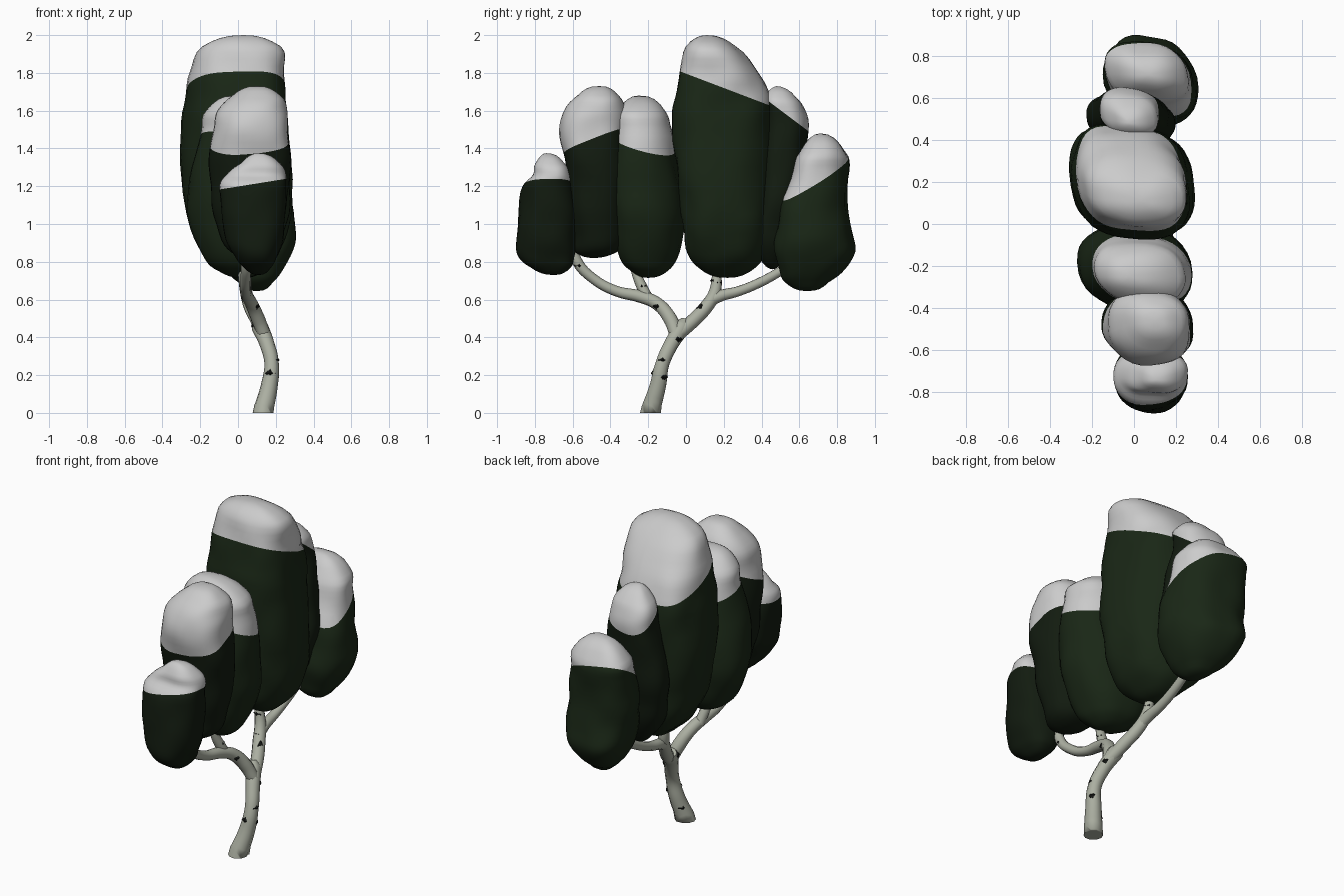
import bpy, bmesh, math
from mathutils import Vector, noise

if "Cube" in bpy.data.objects:
    bpy.data.objects.remove(bpy.data.objects["Cube"])


def material(name, rgb):
    m = bpy.data.materials.new(name)
    m.diffuse_color = (*rgb, 1)
    m.use_nodes = True
    m.node_tree.nodes["Principled BSDF"].inputs["Base Color"].default_value = m.diffuse_color
    return m


GREEN = material("leaf_green", (0.010, 0.020, 0.008))
DARK = material("leaf_dark", (0.006, 0.011, 0.005))
SNOW = material("snow_grey", (0.8, 0.8, 0.8))
BARK = material("bark_pale", (0.41, 0.43, 0.36))
SPOT = material("bark_dark", (0.008, 0.009, 0.008))


def catmull(a, b, c, d, t):
    return [0.5 * (2 * q + (r - p) * t + (2 * p - 5 * q + 4 * r - s) * t * t
                   + (3 * q - p - 3 * r + s) * t ** 3) for p, q, r, s in zip(a, b, c, d)]


def leaf_clump(name, leaf, bottom, rows, top, snow, skew=0.0, sides=36, steps=4, power=2.4):
    """Loft rows (z, y min, y max, x min, x max) between two pole points;
    snow = (point on snow line, slope along x, slope along y);
    skew stretches the section along the -x +y diagonal."""
    pole = lambda p: (p[2], p[1], p[1], p[0], p[0])
    keys = [pole(bottom)] + rows + [pole(top)]
    rings = []
    for i in range(len(keys) - 1):
        for s in range(steps):
            t = s / steps
            if i == 0 or i == len(keys) - 2:
                # the end spans close as rounded domes
                v = t * t if i == 0 else t * (2 - t)
                u = t ** 0.85 if i == 0 else 1 - (1 - t) ** 0.85
                a, b = keys[i], keys[i + 1]
                rings.append([a[0] + (b[0] - a[0]) * v]
                             + [a[k] + (b[k] - a[k]) * u for k in range(1, 5)])
            else:
                rings.append(catmull(keys[i - 1], keys[i], keys[i + 1], keys[i + 2], t))
    bm = bmesh.new()
    loops = []
    for z, y0, y1, x0, x1 in rings[1:]:
        loop = []
        for j in range(sides):
            a = 2 * math.pi * j / sides
            c, s = math.cos(a + skew / 2), math.sin(a - skew / 2)
            x = (x0 + x1) / 2 + (x1 - x0) / 2 * math.copysign(abs(c) ** (2 / power), c)
            y = (y0 + y1) / 2 + (y1 - y0) / 2 * math.copysign(abs(s) ** (2 / power), s)
            lump = 0.014 * noise.noise(Vector((x, y, z)) * 7)
            loop.append(bm.verts.new((x + lump * c, y + lump * s, z)))
        loops.append(loop)
    low, high = bm.verts.new(bottom), bm.verts.new(top)
    for j in range(sides):
        k = (j + 1) % sides
        bm.faces.new((low, loops[0][k], loops[0][j]))
        bm.faces.new((high, loops[-1][j], loops[-1][k]))
        for a, b in zip(loops, loops[1:]):
            bm.faces.new((a[j], a[k], b[k], b[j]))
    # crisp snow line
    co, normal = Vector(snow[0]), Vector((-snow[1], -snow[2], 1)).normalized()
    bmesh.ops.bisect_plane(bm, geom=bm.verts[:] + bm.edges[:] + bm.faces[:],
                           plane_co=co, plane_no=normal)
    for f in bm.faces:
        f.smooth = True
        f.material_index = int((f.calc_center_median() - co).dot(normal) > 0)
    bmesh.ops.recalc_face_normals(bm, faces=bm.faces)
    me = bpy.data.meshes.new(name)
    bm.to_mesh(me)
    bm.free()
    me.materials.append(leaf)
    me.materials.append(SNOW)
    bpy.context.collection.objects.link(bpy.data.objects.new(name, me))


def limb(name, points):
    """Tapered tube through (x, y, z, radius) points."""
    cu = bpy.data.curves.new(name, 'CURVE')
    cu.dimensions = '3D'
    cu.bevel_depth, cu.bevel_resolution, cu.resolution_u = 1, 3, 6
    cu.use_fill_caps = True
    sp = cu.splines.new('BEZIER')
    sp.bezier_points.add(len(points) - 1)
    for bp, (x, y, z, r) in zip(sp.bezier_points, points):
        bp.co, bp.radius = (x, y, z), r
        bp.handle_left_type = bp.handle_right_type = 'AUTO'
    cu.materials.append(BARK)
    ob = bpy.data.objects.new(name, cu)
    bpy.context.collection.objects.link(ob)
    bpy.ops.object.select_all(action='DESELECT')
    ob.select_set(True)
    bpy.context.view_layer.objects.active = ob
    bpy.ops.object.convert(target='MESH')
    bpy.ops.object.shade_smooth_by_angle(angle=math.radians(50))
    return bpy.context.view_layer.objects.active


# Foliage clumps with snow caps, from front to back
leaf_clump("foliage_front", DARK, (.11, -.70, .73), [
    (.77, -.82, -.61, .03, .18), (.83, -.885, -.595, -.02, .21), (.92, -.895, -.58, -.07, .24),
    (1.06, -.885, -.58, -.09, .25), (1.20, -.86, -.60, -.10, .26), (1.26, -.81, -.61, -.06, .255),
    (1.32, -.80, -.64, .01, .22)], (.11, -.74, 1.375), ((.26, -.7, 1.24), .16, 0))
leaf_clump("foliage_front_mid", DARK, (.07, -.49, .82), [
    (.85, -.58, -.36, -.03, .17), (.95, -.60, -.32, -.10, .22), (1.15, -.615, -.31, -.14, .26),
    (1.35, -.645, -.31, -.15, .28), (1.5, -.67, -.31, -.13, .265), (1.6, -.64, -.32, -.11, .26),
    (1.68, -.57, -.355, -.03, .23)], (.10, -.46, 1.73), ((.07, -.5, 1.43), .1, .4), .08)
leaf_clump("foliage_mid", GREEN, (.02, -.20, .715), [
    (.75, -.29, -.10, -.10, .13), (.82, -.36, -.05, -.18, .19), (.97, -.39, -.01, -.25, .25),
    (1.15, -.41, -.01, -.265, .275), (1.35, -.40, -.05, -.23, .27), (1.5, -.38, -.07, -.19, .25),
    (1.6, -.36, -.11, -.165, .21)], (-.02, -.25, 1.68), ((.25, -.2, 1.38), -.2, -.28), .15)
leaf_clump("foliage_main", GREEN, (.03, .22, .715), [
    (.77, .06, .37, -.09, .16), (.87, 0, .43, -.19, .23), (1.05, -.025, .455, -.27, .28),
    (1.3, -.05, .465, -.305, .285), (1.55, -.08, .475, -.295, .26), (1.68, -.06, .45, -.28, .25),
    (1.8, -.03, .39, -.25, .245), (1.94, .0, .26, -.19, .225)],
    (.03, .11, 2.0), ((0, .2, 1.72), 0, -.38), .2, sides=44, power=2.6)
leaf_clump("foliage_back_mid", DARK, (0, .46, .76), [
    (.82, .39, .52, -.1, .1), (.95, .36, .57, -.18, .16), (1.12, .38, .605, -.22, .19),
    (1.32, .40, .63, -.21, .17), (1.5, .41, .645, -.17, .13), (1.6, .42, .63, -.16, .12),
    (1.67, .42, .585, -.12, .09)], (-.02, .48, 1.73), ((0, .53, 1.58), 0, -.75), .15)
leaf_clump("foliage_back", GREEN, (.10, .64, .645), [
    (.69, .53, .75, 0, .19), (.76, .495, .84, -.06, .25), (.85, .47, .895, -.10, .285),
    (.95, .475, .88, -.125, .30), (1.1, .505, .855, -.145, .29), (1.28, .565, .865, -.14, .255),
    (1.38, .60, .845, -.12, .24)], (.07, .71, 1.48), ((.28, .5, 1.10), -.2, .57), .22)

# Trunk and forked branches
trunk = limb("trunk", [(.13, -.193, 0, .054), (.165, -.15, .14, .045), (.178, -.125, .26, .038),
                       (.155, -.08, .36, .039), (.115, -.02, .455, .045), (.10, .0, .485, .03)])
for v in trunk.data.vertices:  # flat foot
    if v.co.z < .03:
        v.co.z = 0
limb("branch_front", [(.14, -.05, .41, .036), (.105, -.085, .50, .038), (.07, -.155, .58, .035),
                      (.05, -.24, .615, .033), (.04, -.37, .645, .028), (.04, -.49, .71, .027),
                      (.045, -.575, .80, .028), (.05, -.60, .90, .025)])
limb("twig_front", [(.05, -.20, .60, .03), (.04, -.225, .65, .029),
                    (.025, -.26, .73, .025), (.02, -.28, .82, .022)])
limb("branch_back", [(.14, -.05, .41, .036), (.10, .045, .495, .037), (.065, .11, .565, .036),
                     (.045, .15, .63, .033), (.025, .165, .74, .025), (.02, .175, .84, .022)])
limb("branch_back_long", [(.06, .11, .58, .03), (.05, .17, .615, .032), (.045, .28, .645, .027),
                          (.045, .39, .69, .026), (.05, .50, .75, .025), (.06, .58, .80, .022)])

# Dark diamond marks on the bark: limb centre, limb radius, facing angle
marks = [((.178, -.122, .28), .037, 0), ((.172, -.125, .19), .042, 5), ((.145, -.05, .39), .038, 10),
         ((.11, .0, .46), .042, -10), ((.07, .08, .555), .036, 0), ((.075, -.15, .565), .035, 0),
         ((.03, .165, .69), .027, 0), ((.035, -.23, .67), .028, -10), ((.044, -.565, .78), .027, 0),
         ((.13, -.05, .44), .041, -90), ((.17, -.14, .21), .041, -90), ((.155, -.16, .09), .047, 150),
         ((.178, -.115, .30), .037, 160), ((.03, .16, .70), .027, -90), ((.115, -.03, .46), .042, 180)]
bm = bmesh.new()
for centre, radius, deg in marks:
    a = math.radians(deg)
    out, side = Vector((math.cos(a), math.sin(a), 0)), Vector((-math.sin(a), math.cos(a), 0))
    new = bmesh.ops.create_uvsphere(bm, u_segments=4, v_segments=2, radius=1)['verts']
    for v in new:
        p = v.co.copy()
        v.co = Vector(centre) + out * (radius - .011 + p.x * .016) + side * p.y * .028
        v.co.z += p.z * .024
me = bpy.data.meshes.new("bark_marks")
bm.to_mesh(me)
bm.free()
me.materials.append(SPOT)
bpy.context.collection.objects.link(bpy.data.objects.new("bark_marks", me))
